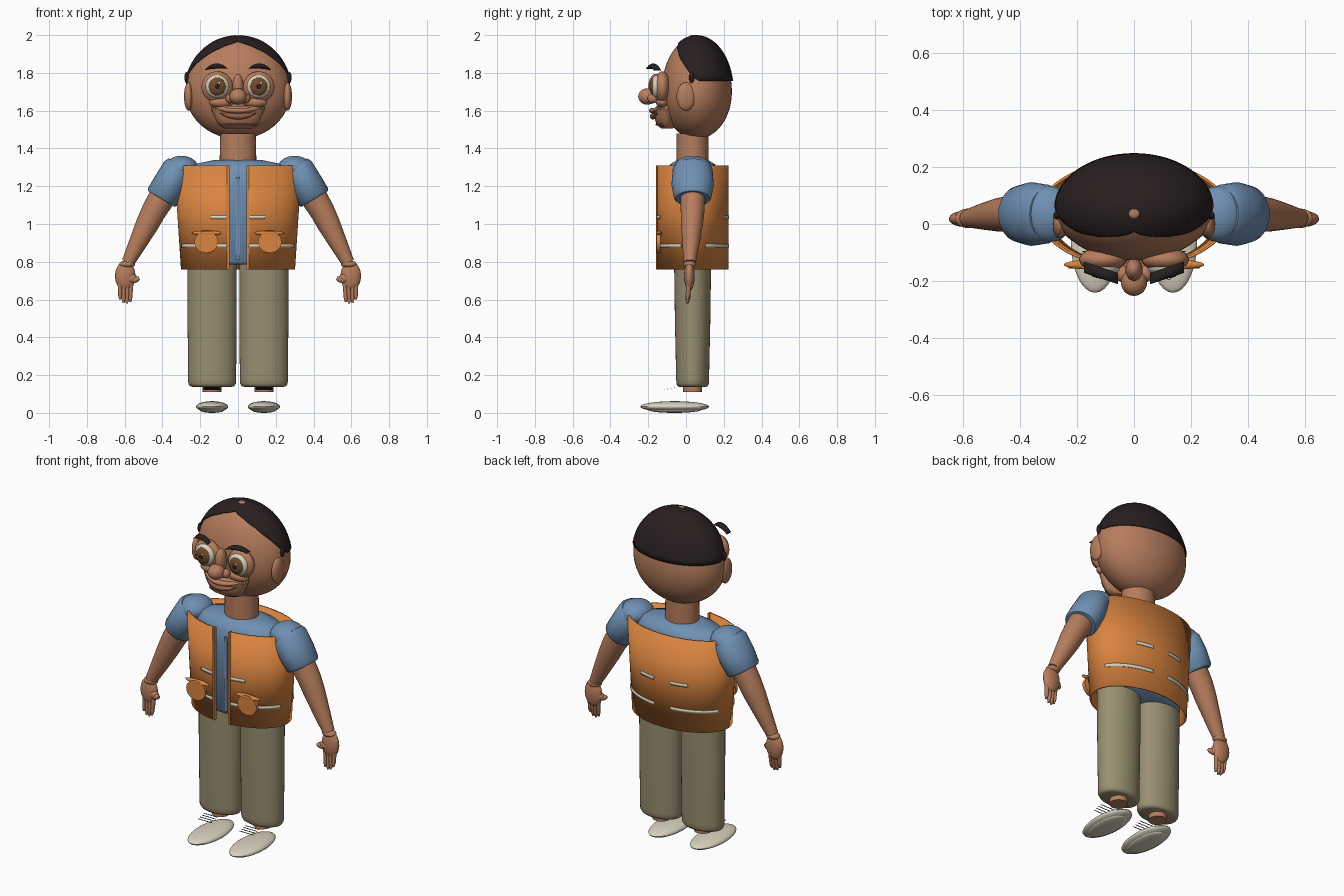
import bpy, bmesh, math
from mathutils import Vector, Matrix

if "Cube" in bpy.data.objects:
    bpy.data.objects.remove(bpy.data.objects["Cube"])


def mat(name, r, g, b):
    m = bpy.data.materials.new(name)
    m.diffuse_color = (r, g, b, 1)
    m.use_nodes = True
    m.node_tree.nodes["Principled BSDF"].inputs["Base Color"].default_value = m.diffuse_color
    return m


SKIN = mat("skin", .47, .205, .11)
LIP = mat("lip_brown", .30, .115, .06)
HAIR = mat("dark_hair", .022, .014, .014)
SHIRT = mat("blue_shirt", .16, .28, .45)
VEST = mat("orange_vest", .70, .23, .05)
PANTS = mat("khaki", .32, .275, .165)
CREAM = mat("cream", .70, .65, .52)
IRIS = mat("eye_brown", .16, .07, .025)


def finish(name, bm, m, angle=40):
    bmesh.ops.recalc_face_normals(bm, faces=bm.faces)
    me = bpy.data.meshes.new(name)
    bm.to_mesh(me)
    bm.free()
    ob = bpy.data.objects.new(name, me)
    bpy.context.collection.objects.link(ob)
    me.materials.append(m)
    bpy.ops.object.select_all(action='DESELECT')
    ob.select_set(True)
    bpy.context.view_layer.objects.active = ob
    bpy.ops.object.shade_smooth_by_angle(angle=math.radians(angle))
    return ob


def ball(name, c, r, m, seg=32):
    bm = bmesh.new()
    bmesh.ops.create_uvsphere(bm, u_segments=seg, v_segments=seg // 2, radius=1,
                              matrix=Matrix.Translation(c) @ Matrix.Diagonal((*r, 1)))
    return finish(name, bm, m)


def box(name, c, s, m):
    bm = bmesh.new()
    bmesh.ops.create_cube(bm, size=1, matrix=Matrix.Translation(c) @ Matrix.Diagonal((*s, 1)))
    return finish(name, bm, m)


def sweep(name, rings, m, seg=32, angle=40):
    """Rings of (x, y, z, radius in the xz plane, radius along y)."""
    bm = bmesh.new()
    loops = []
    for i, (x, y, z, ra, rb) in enumerate(rings):
        p, q = rings[max(i - 1, 0)], rings[min(i + 1, len(rings) - 1)]
        d = Vector((q[0] - p[0], 0, q[2] - p[2])).normalized()
        side = Vector((d.z, 0, -d.x))
        loops.append([bm.verts.new(Vector((x, y, z)) + side * ra * math.cos(t)
                                   + Vector((0, rb * math.sin(t), 0)))
                      for t in (2 * math.pi * k / seg for k in range(seg))])
    for a, b in zip(loops, loops[1:]):
        for k in range(seg):
            bm.faces.new((a[k], a[k - 1], b[k - 1], b[k]))
    bm.faces.new(loops[0])
    bm.faces.new(loops[-1][::-1])
    return finish(name, bm, m, angle)


def disc(name, c, rx, rz, depth, m):
    bm = bmesh.new()
    bmesh.ops.create_cone(bm, cap_ends=True, segments=40, radius1=1, radius2=1, depth=1,
                          matrix=Matrix.Translation(c) @ Matrix.Diagonal((rx, depth, rz, 1))
                          @ Matrix.Rotation(math.pi / 2, 4, 'X'))
    return finish(name, bm, m)


def grid(name, fn, nu, nv, thick, m):
    """Sheet from fn(u, v), thickened inwards."""
    bm = bmesh.new()
    vs = [[bm.verts.new(fn(i / nu, j / nv)) for j in range(nv + 1)] for i in range(nu + 1)]
    for i in range(nu):
        for j in range(nv):
            bm.faces.new((vs[i][j], vs[i + 1][j], vs[i + 1][j + 1], vs[i][j + 1]))
    bmesh.ops.remove_doubles(bm, verts=bm.verts, dist=1e-5)
    ob = finish(name, bm, m)
    mod = ob.modifiers.new("thickness", 'SOLIDIFY')
    mod.thickness = thick
    mod.offset = 0
    return ob


# Head and neck
CY = .057
ball("head_lower", (0, CY, 1.70), (.278, .186, .25), SKIN, 48)
bpy.data.objects["head_lower"].name = "head"
for v in bpy.data.objects["head"].data.vertices:      # taller crown than jaw
    if v.co.z > 1.70:
        v.co.z = 1.70 + (v.co.z - 1.70) * 1.17
sweep("neck", [(0, .035, 1.30, .098, .085), (0, .035, 1.48, .094, .085)], SKIN)

# Hair cap with a pointed front hairline
LINE = [(0, 1.968), (25, 1.945), (45, 1.91), (65, 1.85), (85, 1.775), (95, 1.757), (180, 1.757)]


def hairline(a):
    for (a0, z0), (a1, z1) in zip(LINE, LINE[1:]):
        if a <= a1:
            return z0 + (z1 - z0) * (a - a0) / (a1 - a0)
    return LINE[-1][1]


def hair_point(u, v):
    a = 2 * math.pi * u
    edge = math.acos((hairline(min(math.degrees(a), 360 - math.degrees(a))) - 1.70) / .297)
    p = edge * v
    return (.283 * math.sin(p) * math.sin(a), CY - .193 * math.sin(p) * math.cos(a),
            1.70 + .297 * math.cos(p))


grid("hair", hair_point, 72, 14, .006, HAIR)
ball("crown_spot", (0, .04, 1.996), (.02, .02, .005), SKIN, 16)

# Face
ball("nose_tip", (0, -.205, 1.675), (.046, .048, .043), SKIN)
ball("nose_bridge", (0, -.16, 1.725), (.03, .04, .07), SKIN)
sweep("muzzle", [(0, -.10, 1.505, .07, .03), (0, -.105, 1.525, .105, .05),
                 (0, -.11, 1.57, .125, .06), (0, -.11, 1.61, .142, .06),
                 (0, -.11, 1.625, .135, .045)], SKIN)
xs = [k / 8 for k in range(-8, 9)]
sweep("upper_lip", [(.14 * x, -.178 + .075 * x * x, 1.600 + .02 * x * x,
                     .012 * (1.03 - x * x) + .002, .018) for x in xs], SKIN, 16)
sweep("mouth", [(.10 * x, -.175 + .035 * x * x, 1.570 + .018 * x * x,
                 .016 * (1.03 - x * x), .016) for x in xs], LIP, 16)
sweep("chin_crease", [(.10 * x, -.155 + .035 * x * x, 1.527, .005, .008) for x in xs], LIP, 12)

for s, side in ((-1, "left"), (1, "right")):
    ex = .11 * s
    ball(side + "_eye_socket", (ex, -.125, 1.725), (.083, .043, .083), SKIN)
    ball(side + "_eye_white", (ex, -.152, 1.728), (.062, .034, .062), CREAM)
    ball(side + "_iris", (ex, -.172, 1.728), (.046, .020, .048), IRIS)
    ball(side + "_pupil", (ex, -.186, 1.728), (.018, .008, .018), HAIR, 16)
    ball(side + "_eye_glint", (ex + .012, -.192, 1.746), (.007, .005, .007), CREAM, 12)
    sweep(side + "_eyebrow", [(ex + .006 * s + .06 * x, -.172 + .02 * x * s,
                               1.836 - .018 * x * x - .004 * x * s,
                               .013 * (1.05 - x * x), .02) for x in xs], HAIR, 16)
    ball(side + "_nostril", (.04 * s, -.175, 1.665), (.026, .03, .026), SKIN, 20)
    ball(side + "_cheek", (.09 * s, -.125, 1.645), (.065, .035, .03), SKIN)
    ball(side + "_ear", (.262 * s, -.05 + .05, 1.675), (.024, .05, .075), SKIN)
    ball(side + "_sideburn", (.272 * s, .03, 1.775), (.012, .014, .03), HAIR, 16)

# Shirt body
sweep("shirt_body", [(0, .035, .785, .25, .13), (0, .035, .80, .268, .145),
                     (0, .035, 1.20, .28, .15), (0, .035, 1.28, .275, .14),
                     (0, .035, 1.315, .24, .12), (0, .035, 1.34, .12, .08)], SHIRT, 48, 50)
box("shirt_placket", (0, -.114, 1.03), (.022, .008, .44), SHIRT)

# Vest shell, open at the front


def shell(name, a0, a1, z0, z1, off, thick, m, n=24):
    def fn(u, v):
        a, z = a0 + (a1 - a0) * u, z0 + (z1 - z0) * v
        rx = .297 + .036 * (z - .76) / .55 + off
        return (rx * math.sin(a), .035 - (.186 + off) * math.cos(a), z)
    return grid(name, fn, n, 1, thick, m)


shell("vest", .16, 2 * math.pi - .16, .76, 1.31, 0, .01, VEST, 96)
for s, side in ((-1, "left"), (1, "right")):
    box(side + "_vest_edge", (.052 * s, -.148, 1.035), (.012, .022, .55), VEST)
    for part, a0, a1, z in (("front_low", .19, 1.25, .885), ("front_high", .19, .46, 1.036),
                            ("back_low", math.pi - 1.2, math.pi - .17, .885),
                            ("back_high", math.pi - .5, math.pi - .17, 1.036)):
        shell(f"{side}_{part}_stripe", s * a0, s * a1, z - .009, z + .009, .006, .008, CREAM)
    disc(side + "_pocket", (.168 * s, -.146, .905), .063, .058, .022, VEST)
    ball(side + "_pocket_flap", (.165 * s, -.143, .952), (.082, .016, .013), VEST, 24)

# Arms and hands
for s, side in ((-1, "left"), (1, "right")):
    ball(side + "_shoulder", (.30 * s, .035, 1.295), (.09, .10, .066), SHIRT)
    sweep(side + "_sleeve", [(s * x, .035, z, a, b) for x, z, a, b in (
        (.305, 1.305, .075, .09), (.315, 1.29, .086, .105), (.36, 1.21, .09, .112),
        (.40, 1.143, .090, .10), (.406, 1.133, .082, .09))], SHIRT)
    sweep(side + "_arm", [(s * x, y, z, r, q) for x, y, z, r, q in (
        (.39, .035, 1.16, .072, .066), (.445, .035, 1.07, .066, .063),
        (.48, .032, 1.00, .061, .058), (.535, .026, .89, .047, .045),
        (.583, .02, .795, .034, .032))], SKIN, 32, 60)
    ball(side + "_wrist", (.587 * s, .02, .787), (.042, .034, .020), SKIN, 24)
    ball(side + "_palm", (.597 * s, .018, .725), (.054, .028, .078), SKIN)
    ball(side + "_thumb_base", (.563 * s, .012, .712), (.03, .022, .026), SKIN, 20)
    sweep(side + "_thumb", [(.56 * s, .01, .70, .016, .016), (.535 * s, .005, .708, .016, .016),
                            (.522 * s, .002, .712, .009, .009)], SKIN, 16, 70)
    for k in range(4):
        x0, x1 = .565 + .020 * k, .570 + .018 * k
        tip = (.588, .578, .582, .600)[k]
        sweep(f"{side}_finger_{k + 1}", [(x0 * s, .015, .69, .012, .013),
              (x1 * s, .010, tip + .02, .010, .012), (x1 * s, .006, tip, .005, .006)],
              SKIN, 16, 70)

# Legs and shoes
for s, side in ((-1, "left"), (1, "right")):
    x = .137 * s
    sweep(side + "_trouser_leg", [(x, .035, z, a, b) for z, a, b in (
        (.138, .105, .070), (.142, .118, .080), (.155, .126, .086), (.18, .127, .087),
        (.50, .130, .094), (.80, .130, .098))], PANTS, 40, 55)
    sweep(side + "_ankle", [(x, .035, .11, .05, .05), (x, .035, .16, .05, .05)], SKIN)
    ball(side + "_shoe", (x, -.06, .033), (.085, .182, .029), CREAM)
    ball(side + "_sole", (x, -.06, .016), (.066, .14, .016), CREAM)
    for k in range(4):
        y, z = -.115 + .018 * k, .122 + .004 * k
        sweep(f"{side}_lace_{k + 1}", [(x - .045, y, z, .002, .002),
                                       (x + .045, y, z, .002, .002)], HAIR, 8)
